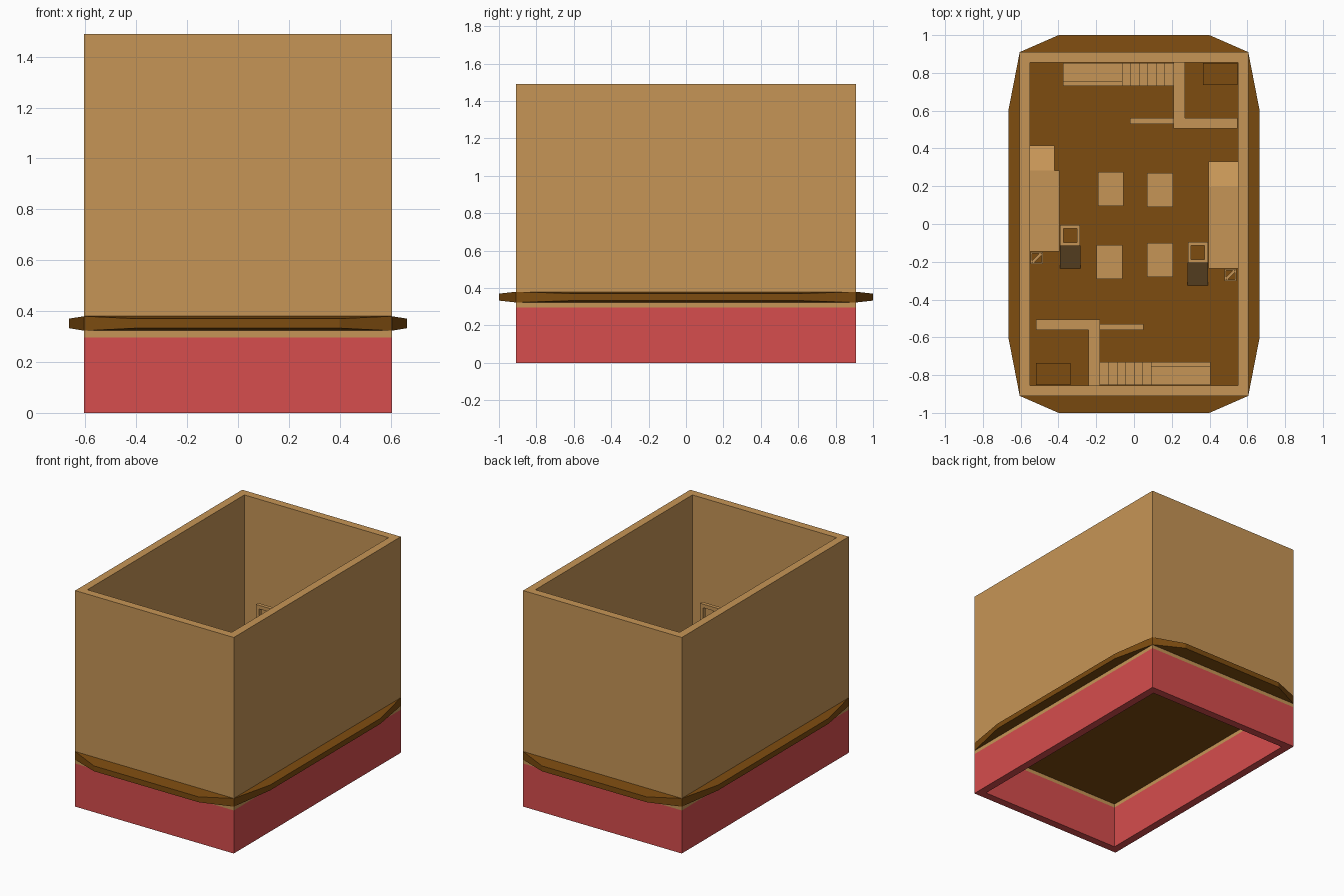
import bpy, bmesh

cube = bpy.data.objects.get("Cube")
if cube:
    bpy.data.objects.remove(cube, do_unlink=True)


def material(name, rgb):
    m = bpy.data.materials.new(name)
    m.use_nodes = True
    m.diffuse_color = (*rgb, 1)
    m.node_tree.nodes["Principled BSDF"].inputs["Base Color"].default_value = (*rgb, 1)
    return m


TAN = material("tan wood", (0.565, 0.301, 0.093))
RED = material("red base", (0.67, 0.074, 0.074))
BROWN = material("dark brown floor", (0.205, 0.072, 0.005))
FLOOR = 0.38


def finish(name, bm, mat):
    bmesh.ops.recalc_face_normals(bm, faces=bm.faces)
    me = bpy.data.meshes.new(name)
    bm.to_mesh(me)
    bm.free()
    me.materials.append(mat)
    ob = bpy.data.objects.new(name, me)
    bpy.context.collection.objects.link(ob)
    return ob


def add_box(bm, x0, x1, y0, y1, z0, z1):
    verts = bmesh.ops.create_cube(bm, size=1)["verts"]
    for v in verts:
        v.co = (x1 if v.co.x > 0 else x0, y1 if v.co.y > 0 else y0, z1 if v.co.z > 0 else z0)


def boxes(name, mat, *specs):
    bm = bmesh.new()
    for s in specs:
        add_box(bm, *s)
    return finish(name, bm, mat)


def prism(name, mat, x0, x1, profile):
    """Extrude a (y, z) profile along x."""
    bm = bmesh.new()
    face = bm.faces.new([bm.verts.new((x0, y, z)) for y, z in profile])
    out = bmesh.ops.extrude_face_region(bm, geom=[face])["geom"]
    for v in out:
        if isinstance(v, bmesh.types.BMVert):
            v.co.x = x1
    return finish(name, bm, mat)


def tube(name, mat, cx, cy, hx, hy, wall, z0, z1):
    """Open rectangular tube with a wall thickness."""
    bm = bmesh.new()
    rings = []
    for inset, z in ((0, z0), (0, z1), (wall, z1), (wall, z0)):
        rings.append([bm.verts.new((cx + sx * (hx - inset), cy + sy * (hy - inset), z))
                      for sx, sy in ((-1, -1), (1, -1), (1, 1), (-1, 1))])
    for i in range(4):
        a, b = rings[i], rings[(i + 1) % 4]
        for j in range(4):
            k = (j + 1) % 4
            bm.faces.new((a[j], a[k], b[k], b[j]))
    return finish(name, bm, mat)


# Outer shell
tube("red_foundation", RED, 0, 0, 0.605, 0.91, 0.055, 0, 0.297)
tube("outer_walls", TAN, 0, 0, 0.605, 0.91, 0.055, 0.297, 1.49)

# Floor slab whose four sides taper outward past the walls
bm = bmesh.new()
add_box(bm, -0.605, 0.605, -0.91, 0.91, 0.323, FLOOR)
bm.normal_update()
sides = [f for f in bm.faces if abs(f.normal.z) < 0.5]
for f in sides:
    n = f.normal.copy()
    new = bmesh.ops.extrude_discrete_faces(bm, faces=[f])["faces"][0]
    for v in new.verts:
        v.co.z = 0.352 + (v.co.z - 0.352) * 0.65
        if abs(n.x) > 0.5:
            v.co.x, v.co.y = n.x * 0.665, v.co.y * 0.66
        else:
            v.co.x, v.co.y = v.co.x * 0.66, n.y
finish("floor_slab", bm, BROWN)


# Corner room, door and staircase, repeated by a half turn
def corner_room(prefix, turn, shift):
    parts = [
        boxes(prefix + "_room_walls", TAN,
              (0.21, 0.27, 0.505, 0.855, FLOOR, 0.72),
              (0.27, 0.548, 0.505, 0.56, FLOOR, 0.72)),
        boxes(prefix + "_open_door", TAN, (-0.02, 0.21, 0.53, 0.56, FLOOR, 0.68)),
        boxes(prefix + "_room_chest", BROWN, (0.365, 0.548, 0.735, 0.853, FLOOR, 0.46)),
    ]
    steps = 6
    run = 0.27 / steps
    parts.append(boxes(prefix + "_stairs", TAN, *[
        (0.21 - (i + 1) * run, 0.21 - i * run, 0.73, 0.853, FLOOR, FLOOR + 0.052 * (i + 1))
        for i in range(steps)]))
    parts.append(boxes(prefix + "_landing", TAN, (-0.375, -0.06, 0.73, 0.853, 0.67, 0.71)))
    rail = [(-0.375, -0.06, 0.73, 0.755, 0.805, 0.83)]
    for x in (-0.375, -0.275, -0.18, -0.085):
        rail.append((x, x + 0.025, 0.73, 0.755, 0.71, 0.805))
    parts.append(boxes(prefix + "_landing_rail", TAN, *rail))
    if turn:
        for ob in parts:
            for v in ob.data.vertices:
                v.co.x, v.co.y = shift - v.co.x, -v.co.y
            # keep everything inside the side wall
            for v in ob.data.vertices:
                v.co.x = max(v.co.x, -0.552)


corner_room("back", False, 0)
corner_room("front", True, 0.03)

# Four tables with legs
tables = (("back_right", -0.123, 0.185), ("back_left", 0.138, 0.18),
          ("front_right", -0.13, -0.2), ("front_left", 0.138, -0.19))
for label, cx, cy in tables:
    top = FLOOR + 0.13
    specs = [(cx - 0.068, cx + 0.068, cy - 0.09, cy + 0.09, top - 0.025, top)]
    for sx in (-1, 1):
        for sy in (-1, 1):
            lx, ly = cx + sx * 0.055, cy + sy * 0.077
            specs.append((lx - 0.01, lx + 0.01, ly - 0.01, ly + 0.01, FLOOR, top - 0.025))
    boxes(label + "_table", TAN, *specs)

# Side counters with a sloping end
for label, x0, x1, y0, y1, rx0, rx1, y2 in (
        ("left", 0.395, 0.552, -0.235, 0.195, 0.395, 0.552, 0.33),
        ("right", -0.552, -0.395, -0.145, 0.283, -0.552, -0.42, 0.415)):
    top = FLOOR + 0.17
    boxes(label + "_counter", TAN, (x0, x1, y0, y1, FLOOR, top))
    prism(label + "_counter_slope", TAN, rx0, rx1,
          [(y1, FLOOR), (y2, FLOOR), (y2, FLOOR + 0.08), (y1, top)])

# Open bins with a leaning board, and small braced crates
for label, cx, cy, bx, by in (("left", 0.338, -0.15, 0.51, -0.27),
                              ("right", -0.338, -0.06, -0.515, -0.18)):
    tube(label + "_bin", TAN, cx, cy, 0.053, 0.055, 0.018, FLOOR, FLOOR + 0.15)
    y = cy - 0.055
    prism(label + "_leaning_board", TAN, cx - 0.055, cx + 0.055,
          [(y - 0.12, FLOOR), (y, FLOOR + 0.2), (y, FLOOR + 0.17), (y - 0.1, FLOOR)])
    tube(label + "_crate", TAN, bx, by, 0.032, 0.032, 0.008, FLOOR, FLOOR + 0.1)
    bm = bmesh.new()
    d, w = 0.022, 0.005
    corners = [(-d - w, -d + w), (-d + w, -d - w), (d + w, d - w), (d - w, d + w)]
    face = bm.faces.new([bm.verts.new((bx + x, by + yy, FLOOR + 0.085)) for x, yy in corners])
    out = bmesh.ops.extrude_face_region(bm, geom=[face])["geom"]
    for v in out:
        if isinstance(v, bmesh.types.BMVert):
            v.co.z += 0.012
    finish(label + "_crate_brace", bm, TAN)
